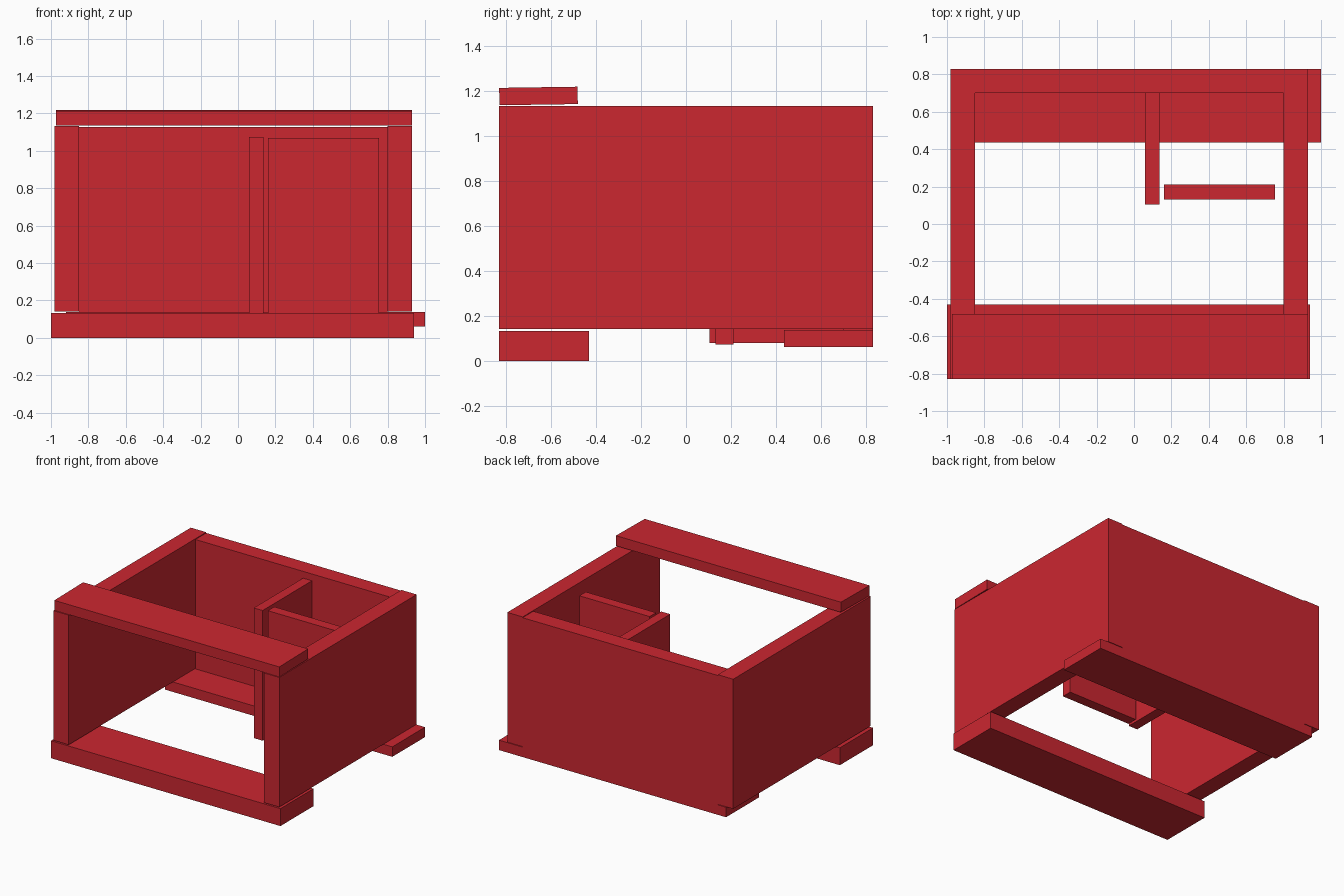
import bpy

if "Cube" in bpy.data.objects:
    bpy.data.objects.remove(bpy.data.objects["Cube"])

red = bpy.data.materials.new("red")
red.diffuse_color = (0.6, 0.02, 0.03, 1)
red.use_nodes = True
red.node_tree.nodes["Principled BSDF"].inputs["Base Color"].default_value = red.diffuse_color


def box(name, x, y, z, tilt=0.0):
    """Box from (min, max) ranges on each axis, optionally tilted about x."""
    bpy.ops.mesh.primitive_cube_add(
        size=1, location=[sum(r) / 2 for r in (x, y, z)], rotation=(tilt, 0, 0))
    ob = bpy.context.object
    ob.name = name
    ob.scale = [r[1] - r[0] for r in (x, y, z)]
    ob.data.materials.append(red)
    return ob


# Outer walls
for side, x in (("left", (-0.98, -0.85)), ("right", (0.80, 0.93))):
    box(side + "_wall", x, (-0.83, 0.83), (0.142, 1.133))
box("back_wall", (-0.85, 0.80), (0.70, 0.83), (0.138, 1.127))

# Inner partitions
box("divider_wall", (0.06, 0.135), (0.105, 0.70), (0.08, 1.075))
box("cross_partition", (0.16, 0.755), (0.132, 0.21), (0.075, 1.07))

# Floor beams, front and back
box("front_floor_beam", (-1.0, 0.94), (-0.83, -0.43), (0, 0.133))
box("back_floor_beam", (-0.92, 1.0), (0.435, 0.83), (0.062, 0.138))

# Lintel over the open front, very slightly tilted
box("front_lintel", (-0.972, 0.93), (-0.829, -0.481), (1.139, 1.216), tilt=0.015)
